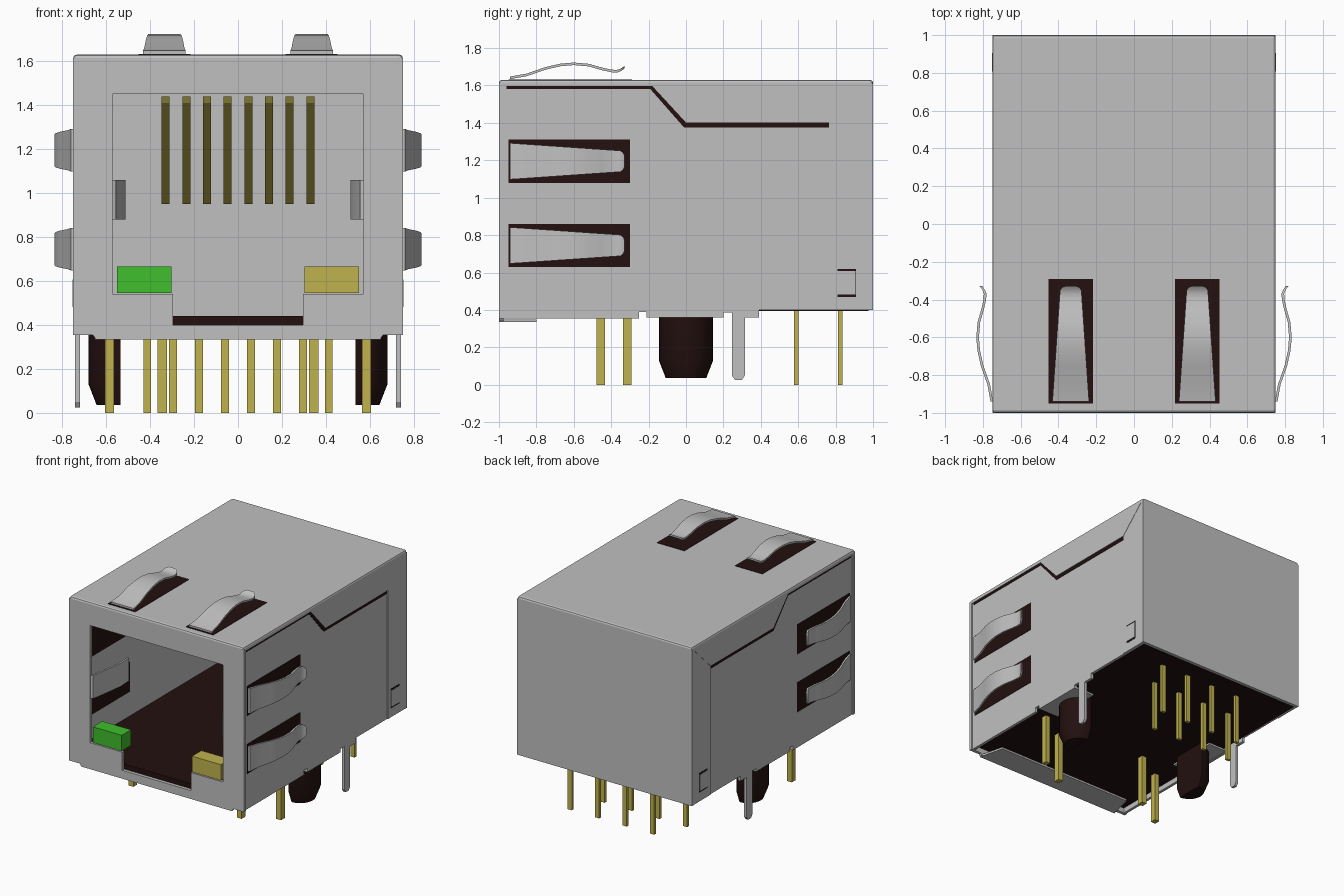
import bpy, bmesh, math

if "Cube" in bpy.data.objects:
    bpy.data.objects.remove(bpy.data.objects["Cube"])


def material(name, rgb):
    m = bpy.data.materials.new(name)
    m.diffuse_color = (*rgb, 1)
    m.use_nodes = True
    m.node_tree.nodes["Principled BSDF"].inputs["Base Color"].default_value = m.diffuse_color
    return m


GREY = material("shield_grey", (0.53, 0.53, 0.53))
DARK = material("housing_dark", (0.017, 0.005, 0.005))
GOLD = material("contact_gold", (0.52, 0.45, 0.075))
GREEN = material("green_light", (0.05, 0.52, 0.025))


def loft(name, sections, mat, smooth=False):
    """Skin equal-length closed sections and cap both ends."""
    bm = bmesh.new()
    rings = [[bm.verts.new(p) for p in s] for s in sections]
    n = len(rings[0])
    for a, b in zip(rings, rings[1:]):
        for i in range(n):
            j = (i + 1) % n
            bm.faces.new((a[i], a[j], b[j], b[i]))
    bm.faces.new(rings[0])
    bm.faces.new(rings[-1])
    bmesh.ops.recalc_face_normals(bm, faces=bm.faces)
    me = bpy.data.meshes.new(name)
    bm.to_mesh(me)
    bm.free()
    me.materials.append(mat)
    ob = bpy.data.objects.new(name, me)
    bpy.context.collection.objects.link(ob)
    if smooth:
        bpy.ops.object.select_all(action='DESELECT')
        ob.select_set(True)
        bpy.context.view_layer.objects.active = ob
        bpy.ops.object.shade_smooth_by_angle(angle=math.radians(35))
    return ob


def prism(name, pts, axis, lo, hi, mat):
    """Extrude a 2D outline along x (pts are y,z), y (x,z) or z (x,y)."""
    put = {'x': lambda a, b, d: (d, a, b),
           'y': lambda a, b, d: (a, d, b),
           'z': lambda a, b, d: (a, b, d)}[axis]
    return loft(name, [[put(a, b, d) for a, b in pts] for d in (lo, hi)], mat)


def box(name, x, y, z, mat):
    return prism(name, [(x[0], y[0]), (x[1], y[0]), (x[1], y[1]), (x[0], y[1])], 'z', *z, mat)


# Shield: top with softened edges, back, front frame with its opening
top = box("shield_top", (-.75, .75), (-1, 1), (1.595, 1.63), GREY)
bev = top.modifiers.new("soft_edge", 'BEVEL')
bev.width, bev.segments = 0.015, 2
box("shield_back", (-.75, .75), (.972, 1), (.4, 1.61), GREY)
half = [(.295, .54), (.57, .54), (.57, 1.45)]
frame = [(.295, .34), (.65, .34), (.66, .355), (.75, .355), (.75, 1.615)]
outline = frame + [(-x, z) for x, z in reversed(frame)]
outline += [(-x, z) for x, z in half] + list(reversed(half))
prism("front_frame", outline, 'y', -1, -.975, GREY)
box("front_sill", (-.295, .295), (-1, -.975), (.34, .4), GREY)
prism("bottom_lip", [(-.65, -1), (.65, -1), (.6, -.8), (-.6, -.8)], 'z', .335, .35, GREY)

# Side panel outline includes the ground pin
side = [(-1, .355), (-.25, .355), (-.25, .39), (-.21, .39), (-.21, .36), (.2, .36),
        (.2, .385), (.245, .385), (.245, .05), (.262, .025), (.298, .025), (.315, .05),
        (.315, .36), (.39, .36), (.39, .4), (.98, .4), (.98, 1.6), (-1, 1.6)]
flap = [(-1, 1.597), (-.18, 1.597), (0, 1.402), (.77, 1.402), (.975, 1.6), (.975, 1.612), (-1, 1.612)]
seam = [(-.96, 1.58), (-.19, 1.58), (-.01, 1.375), (.765, 1.375), (.765, 1.402),
        (0, 1.402), (-.18, 1.597), (-.96, 1.597)]
rear = [(.77, .4), (1, .4), (1, 1.61), (.975, 1.6), (.77, 1.402)]


# Spring tongue: profile along y, tapering to a rounded tip
PROFILE = [(-.94, .004), (-.85, .02), (-.75, .055), (-.67, .073), (-.6, .079), (-.52, .072),
           (-.45, .052), (-.4, .041), (-.37, .039), (-.35, .046), (-.335, .056), (-.328, .062)]


def spring(name, place):
    secs = []
    for i, (u, h) in enumerate(PROFILE):
        w = .097 - .042 * (u + .94) / .61
        w *= {10: .8, 11: .5}.get(i, 1)
        secs.append([place(u, -w, h), place(u, w, h),
                     place(u, w, h + .014), place(u, -w, h + .014)])
    loft(name, secs, GREY, True)


for s, tag in ((-1, "left"), (1, "right")):
    def xprism(name, pts, lo, hi, mat):
        prism(f"{tag}_{name}", pts, 'x', s * lo, s * hi, mat)

    def rect(y0, y1, z0, z1):
        return [(y0, z0), (y1, z0), (y1, z1), (y0, z1)]

    xprism("side_panel", side, .72, .742, GREY)
    xprism("top_flap", flap, .725, .75, GREY)
    xprism("seam", seam, .73, .745, DARK)
    xprism("rear_flange", rear, .725, .748, GREY)
    # Small locking window
    xprism("lock_window", rect(.81, .91, .47, .62), .73, .75, DARK)
    xprism("lock_tab", rect(.808, .905, .482, .608), .73, .753, GREY)
    # Side springs over dark slots
    for k, cz in enumerate((.745, 1.195)):
        xprism(f"side_slot_{k}", rect(-.95, -.3, cz - .115, cz + .115), .717, .745, DARK)
        spring(f"{tag}_side_spring_{k}", lambda u, w, h: (s * (.742 + h), u, cz + w))
    # Top springs over dark slots
    cx = s * .335
    box(f"{tag}_top_slot", (cx - .118, cx + .118), (-.95, -.29), (1.592, 1.633), DARK)
    spring(f"{tag}_top_spring", lambda u, w, h: (cx + w, u, 1.63 + h))
    # Inner leaf that bends back from the opening edge
    path = [(.575, -.995), (.556, -.985), (.548, -.95), (.525, -.8), (.513, -.7), (.518, -.6)]
    loft(f"{tag}_inner_leaf", [[(s * x, y, .88), (s * (x + .014), y, .88),
                                (s * (x + .014), y, 1.06), (s * x, y, 1.06)]
                               for x, y in path], GREY, True)
    # Shield foot and half-round locating peg
    box(f"{tag}_foot", sorted((s * .56, s * .73)), (-.21, .2), (.362, .377), GREY)
    arc = [math.pi * (i / 14 - .5) for i in range(15)]
    loft(f"{tag}_peg", [[(s * (.535 + r * math.cos(a)), r * math.sin(a), z) for a in arc]
                        for z, r in ((.42, .145), (.13, .145), (.035, .108))], DARK, True)

# Dark housing floor
box("housing_floor", (-.722, .722), (-.975, .975), (.395, .44), DARK)

# Indicator lights in the lower corners of the opening
box("green_indicator", (-.55, -.302), (-.995, -.88), (.545, .667), GREEN)
box("yellow_indicator", (.302, .55), (-.995, -.88), (.545, .667), GOLD)

# Eight sloping contacts inside the opening
for i in range(8):
    x = (i - 3.5) * .094
    strip = [(-.62, 1.44), (-.6, 1.41), (.08, .95), (.09, .965), (-.59, 1.44)]
    prism(f"contact_{i}", strip, 'x', x - .018, x + .018, GOLD)

# Rear signal pins in two staggered rows
for i in range(4):
    for x, y in ((-.413 + i * .236, .59), (-.295 + i * .236, .825)):
        box(f"signal_pin_{i}", (x - .018, x + .018), (y - .012, y + .012), (0, .41), GOLD)

# Indicator pins near the front
for x, y in ((.585, -.315), (.345, -.455), (-.345, -.315), (-.585, -.455)):
    box("indicator_pin", (x - .021, x + .021), (y - .023, y + .023), (0, .41), GOLD)
